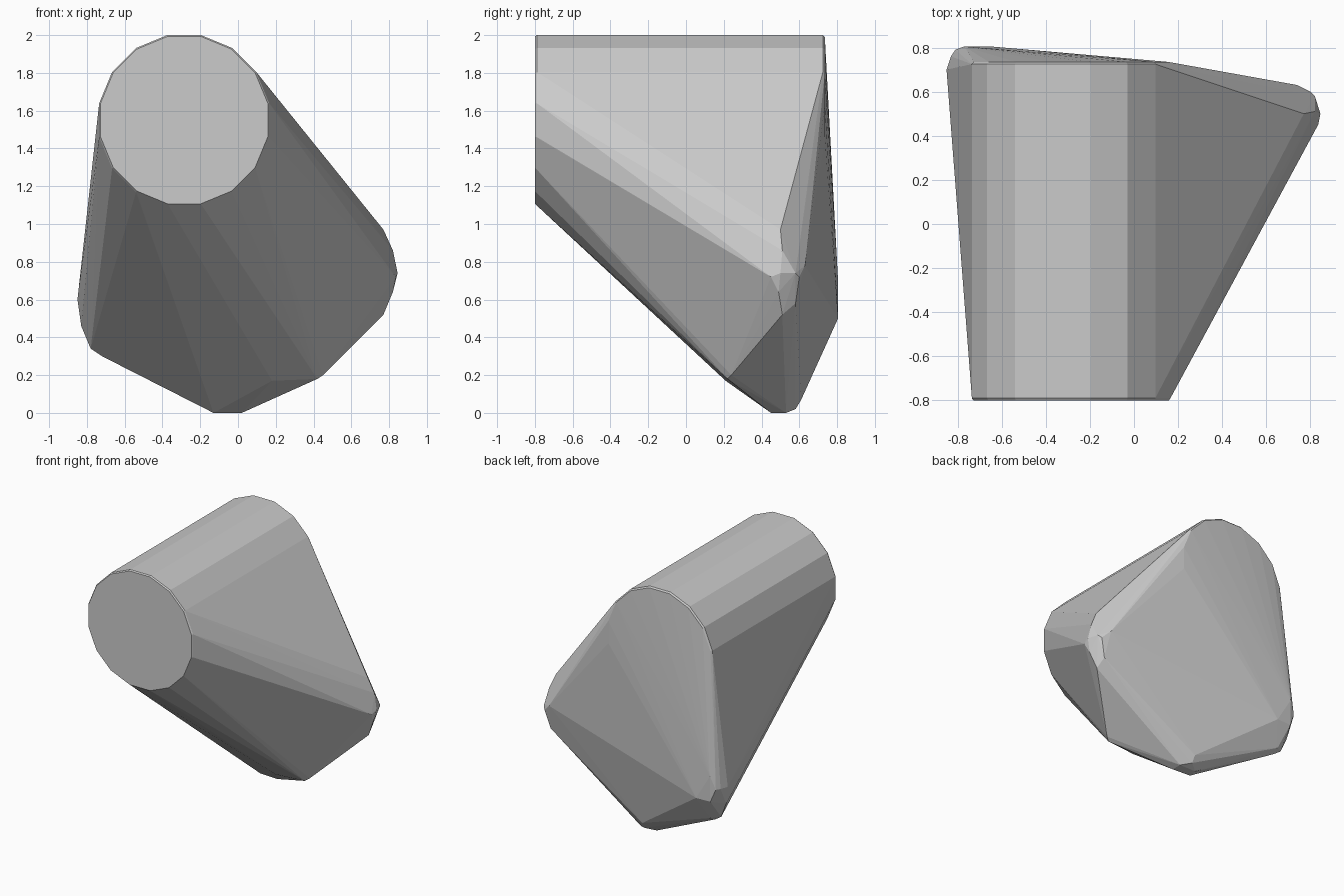
import bpy, bmesh, math

bm = bmesh.new()


# Round barrel running front to back, with thin chamfers at both ends
def ring(y, r, n=16, cx=-0.285, cz=1.55):
    r /= math.cos(math.pi / n)
    for i in range(n):
        a = 2 * math.pi * (i + 0.5) / n
        bm.verts.new((cx + r * math.cos(a), y, cz + r * math.sin(a)))


for y, r in ((-0.80, 0.443), (-0.79, 0.45), (0.725, 0.45), (0.735, 0.44)):
    ring(y, r)

# Rounded corners of the rock
right_corner = [(0.77, 0.50, 0.97), (0.82, 0.51, 0.86), (0.845, 0.50, 0.74),
                (0.835, 0.45, 0.72), (0.82, 0.49, 0.64), (0.77, 0.51, 0.52),
                (0.82, 0.58, 0.74), (0.80, 0.60, 0.72), (0.74, 0.63, 0.78),
                (0.76, 0.58, 0.58)]
left_corner = [(-0.85, 0.70, 0.60), (-0.83, 0.69, 0.46), (-0.78, 0.68, 0.34),
               (-0.72, 0.67, 0.30), (-0.83, 0.76, 0.60), (-0.81, 0.79, 0.60),
               (-0.77, 0.805, 0.70), (-0.65, 0.805, 0.50), (-0.77, 0.80, 0.50),
               (-0.72, 0.72, 0.33)]
bottom_corner = [(-0.13, 0.46, 0), (0.02, 0.45, 0), (0.02, 0.53, 0),
                 (-0.12, 0.53, 0), (-0.05, 0.58, 0.02), (-0.05, 0.61, 0.07)]
front_ridge = [(0.18, 0.21, 0.17), (0.42, 0.22, 0.18), (0.45, 0.24, 0.20),
               (0.46, 0.23, 0.26), (0.39, 0.205, 0.21)]
for p in right_corner + left_corner + bottom_corner + front_ridge:
    bm.verts.new(p)

# Wrap everything in one convex skin
res = bmesh.ops.convex_hull(bm, input=bm.verts[:])
loose = [v for v in bm.verts if not v.link_faces]
bmesh.ops.delete(bm, geom=loose, context='VERTS')
bmesh.ops.dissolve_limit(bm, angle_limit=math.radians(0.5),
                         verts=bm.verts[:], edges=bm.edges[:])
bmesh.ops.recalc_face_normals(bm, faces=bm.faces[:])

mesh = bpy.data.meshes.new("faceted_rock")
bm.to_mesh(mesh)
bm.free()
rock = bpy.data.objects.new("faceted_rock", mesh)
bpy.context.collection.objects.link(rock)
